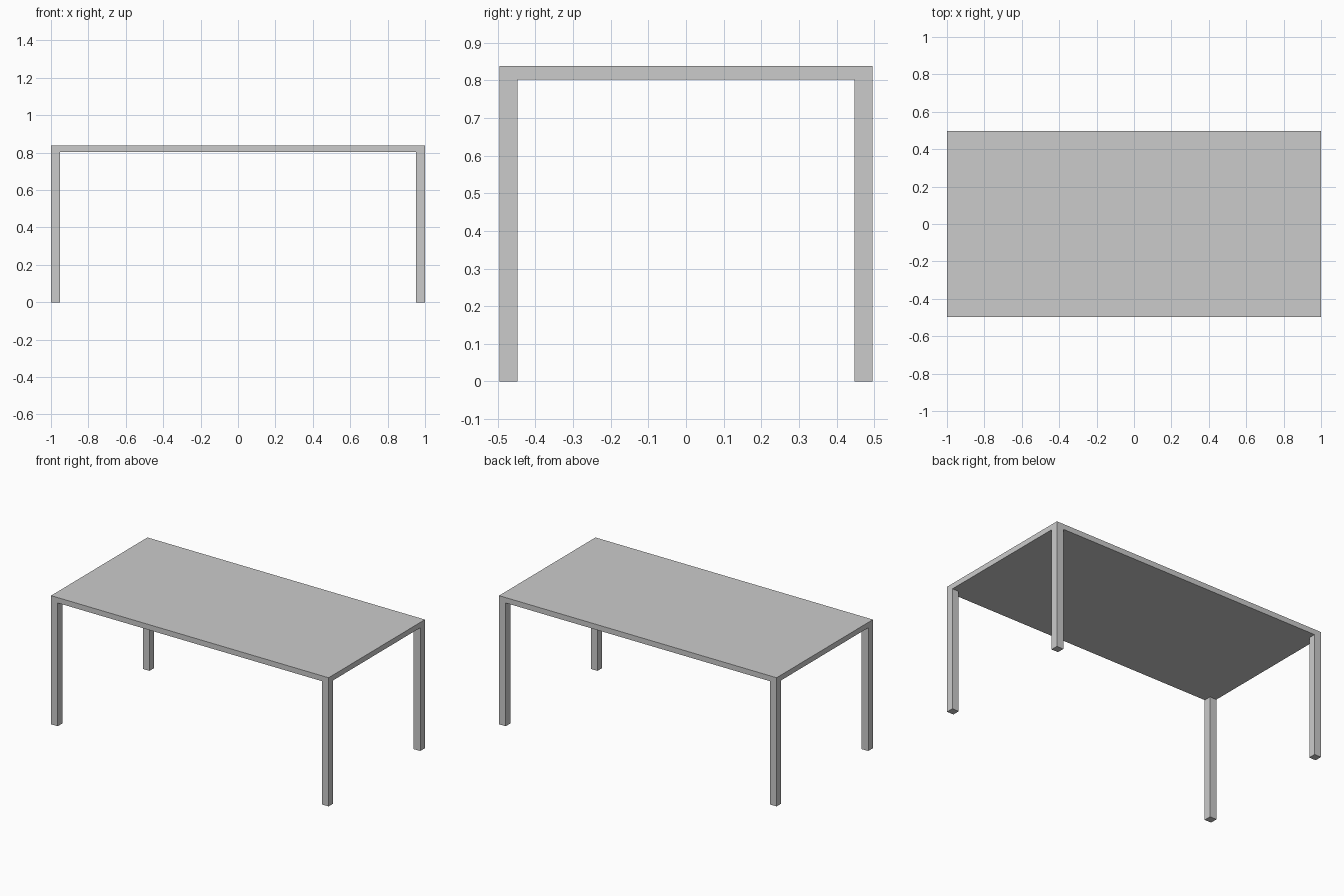
import bpy
import bmesh

if "Cube" in bpy.data.objects:
    bpy.data.objects.remove(bpy.data.objects["Cube"])

HALF_X, HALF_Y = 1.0, 0.496
LEG = 0.048
UNDER, TOP = 0.803, 0.838

bm = bmesh.new()

# Underside laid out as a 3 x 3 grid whose corner cells match the legs
xs = (-HALF_X, -HALF_X + LEG, HALF_X - LEG, HALF_X)
ys = (-HALF_Y, -HALF_Y + LEG, HALF_Y - LEG, HALF_Y)
grid = [[bm.verts.new((x, y, UNDER)) for y in ys] for x in xs]
cells = {}
for i in range(3):
    for j in range(3):
        cells[i, j] = bm.faces.new((grid[i][j], grid[i][j + 1],
                                    grid[i + 1][j + 1], grid[i + 1][j]))

# Table top: solid slab raised from the underside
slab = bmesh.ops.extrude_face_region(bm, geom=list(bm.faces))["geom"]
for v in slab:
    if isinstance(v, bmesh.types.BMVert):
        v.co.z = TOP

# Legs: corner cells pulled down to the floor, flush with the slab edges
corners = [f for f in bm.faces
           if all(abs(v.co.z - UNDER) < 1e-5 for v in f.verts)
           and abs(f.calc_center_median().x) > HALF_X - LEG
           and abs(f.calc_center_median().y) > HALF_Y - LEG]
for f in bmesh.ops.extrude_discrete_faces(bm, faces=corners)["faces"]:
    for v in f.verts:
        v.co.z = 0.0

# Merge coplanar cells into clean flat faces
bmesh.ops.recalc_face_normals(bm, faces=list(bm.faces))
bmesh.ops.dissolve_limit(bm, angle_limit=0.01, verts=list(bm.verts), edges=list(bm.edges))

mesh = bpy.data.meshes.new("table")
bm.to_mesh(mesh)
bm.free()
bpy.context.collection.objects.link(bpy.data.objects.new("table", mesh))
